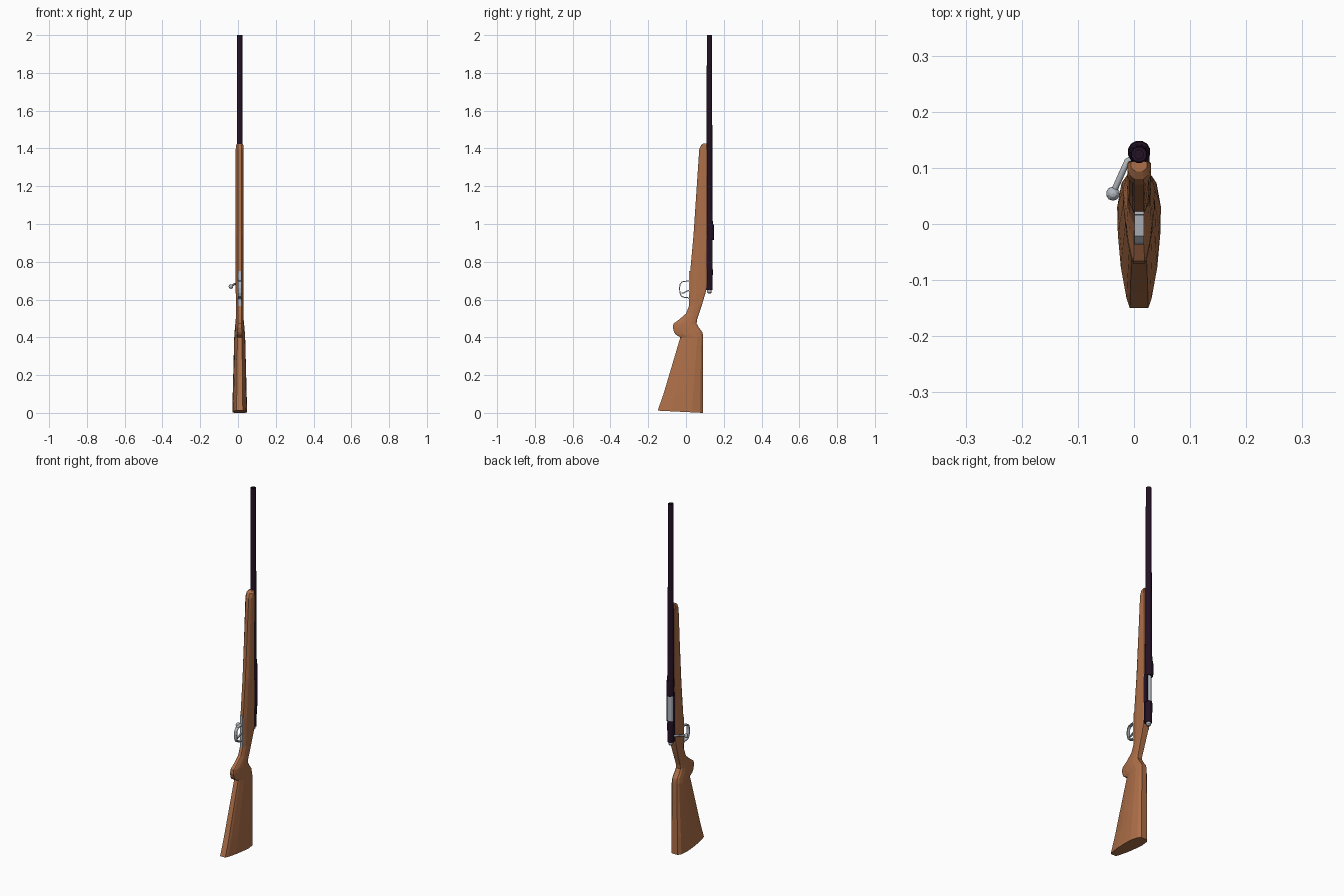
import bpy, bmesh, math
from mathutils import Vector

if "Cube" in bpy.data.objects:
    bpy.data.objects.remove(bpy.data.objects["Cube"])

CX = 0.009          # centre line of the rifle
BY = 0.124          # barrel axis


def material(name, rgb):
    m = bpy.data.materials.new(name)
    m.diffuse_color = (*rgb, 1)
    m.use_nodes = True
    m.node_tree.nodes["Principled BSDF"].inputs["Base Color"].default_value = m.diffuse_color
    return m


WOOD = material("walnut wood", (0.42, 0.16, 0.065))
DARK = material("dark blued steel", (0.018, 0.006, 0.018))
STEEL = material("bright steel", (0.45, 0.48, 0.52))


def loft(name, rings, mat, closed=False):
    """Skin a list of equal-length point rings."""
    bm = bmesh.new()
    vs = [[bm.verts.new(p) for p in r] for r in rings]
    n = len(vs[0])
    for a, b in zip(vs, vs[1:]):
        for i in range(n):
            j = (i + 1) % n
            bm.faces.new((a[i], a[j], b[j], b[i]))
    bm.faces.new(vs[0][::-1])
    bm.faces.new(vs[-1])
    bmesh.ops.recalc_face_normals(bm, faces=bm.faces)
    me = bpy.data.meshes.new(name)
    bm.to_mesh(me)
    bm.free()
    me.materials.append(mat)
    ob = bpy.data.objects.new(name, me)
    bpy.context.collection.objects.link(ob)
    return ob


def lathe(name, profile, mat, y=BY, sides=12):
    """Turned part along z from (z, radius) pairs."""
    rings = [[(CX + r * math.cos(2 * math.pi * (k + .5) / sides),
               y + r * math.sin(2 * math.pi * (k + .5) / sides), z)
              for k in range(sides)] for z, r in profile]
    return loft(name, rings, mat)


def strap(name, path, half_w, thick, mat):
    """Flat strip following a (y, z) path, wide in x."""
    rings = []
    for i, p in enumerate(path):
        a, b = path[max(i - 1, 0)], path[min(i + 1, len(path) - 1)]
        d = Vector((b[0] - a[0], b[1] - a[1])).normalized() * thick / 2
        n = (-d.y, d.x)
        rings.append([(CX + sx * half_w, p[0] + s * n[0], p[1] + s * n[1])
                      for sx, s in ((-1, -1), (1, -1), (1, 1), (-1, 1))])
    return loft(name, rings, mat)


def box(name, x, y, z, mat):
    return loft(name, [[(x[0], y[0], h), (x[1], y[0], h), (x[1], y[1], h), (x[0], y[1], h)]
                       for h in z], mat)


# Stock: height, front y, back y, half width
sections = [
    (0.0, -0.150, 0.090, 0.039), (0.10, -0.119, 0.090, 0.037),
    (0.40, -0.030, 0.090, 0.029), (0.415, -0.055, 0.089, 0.028),
    (0.428, -0.063, 0.086, 0.027), (0.452, -0.070, 0.068, 0.025),
    (0.473, -0.066, 0.056, 0.023), (0.495, -0.035, 0.059, 0.021),
    (0.526, 0.000, 0.069, 0.020), (0.574, 0.019, 0.085, 0.020),
    (0.637, 0.020, 0.104, 0.021), (0.68, 0.020, 0.110, 0.021),
    (0.733, 0.021, 0.110, 0.021), (0.945, 0.040, 0.110, 0.021),
    (1.395, 0.070, 0.111, 0.021), (1.418, 0.080, 0.111, 0.019),
    (1.427, 0.094, 0.111, 0.014)]
BUTT = [(0, .42), (.07, .57), (.3, .83), (.55, .97), (.75, 1), (.93, .8), (1, .5)]
FORE = [(0, .42), (.08, .6), (.22, .85), (.4, 1), (.7, 1), (.93, 1), (1, .88)]
rings = []
for z, yf, yb, w in sections:
    k = min(max((z - .42) / .2, 0), 1)
    half = [(b[0] + (f[0] - b[0]) * k, b[1] + (f[1] - b[1]) * k) for b, f in zip(BUTT, FORE)]
    ring = []
    for s, pts in ((1, half), (-1, half[::-1])):
        for t, f in pts:
            h = .012 * (1 - t) if z == 0 else z
            ring.append((CX + s * f * w, yf + (yb - yf) * t, h))
    rings.append(ring)
loft("stock", rings, WOOD)

# Barrel with a small muzzle bore
lathe("barrel", [(0.96, .0185), (1.0, .0185), (1.13, .0165), (1.8, .0148), (2.0, .014),
                 (2.0, .008), (1.96, .008)], DARK)

# Receiver: front ring, rear bridge and the wall beside the open port
lathe("receiver_ring", [(0.915, .0195), (0.925, .0205), (0.985, .0205), (1.0, .0185)], DARK, y=.1285)
lathe("receiver_bridge", [(0.65, .0165), (0.655, .0175), (0.755, .0185), (0.77, .0175)], DARK)
box("receiver_wall", (CX + .0125, CX + .019), (.100, .134), (.765, .92), DARK)
box("receiver_floor", (CX - .017, CX + .017), (.100, .112), (.65, .93), DARK)

# Bolt with tail, handle and knob
lathe("bolt", [(0.632, .008), (0.638, .0125), (0.665, .0125), (0.67, .0155), (0.93, .0155)], STEEL)
curve = bpy.data.curves.new("bolt_handle", "CURVE")
curve.dimensions = "3D"
curve.bevel_depth = .0055
curve.bevel_resolution = 1
curve.use_fill_caps = True
sp = curve.splines.new("POLY")
path = [(CX, BY, .682), (-.012, .112, .684), (-.020, .094, .681), (-.037, .056, .670)]
sp.points.add(len(path) - 1)
for p, c in zip(sp.points, path):
    p.co = (*c, 1)
curve.materials.append(STEEL)
bpy.context.collection.objects.link(bpy.data.objects.new("bolt_handle", curve))
bpy.ops.mesh.primitive_uv_sphere_add(segments=10, ring_count=6, radius=.0125, location=(-.0375, .054, .669))
knob = bpy.context.object
knob.name = "bolt_knob"
knob.data.materials.append(STEEL)

# Trigger guard, floor plate and trigger
strap("trigger_guard", [(.022, .700), (.000, .697), (-.020, .694), (-.031, .682), (-.034, .660),
                        (-.032, .635), (-.024, .617), (-.008, .611), (.010, .610), (.022, .600)],
      .0085, .005, STEEL)
strap("floor_plate", [(.019, .56), (.018, .60), (.018, .70), (.020, .75)], .0085, .006, STEEL)
strap("trigger", [(.022, .650), (.005, .645), (-.010, .636), (-.024, .634)], .004, .006, STEEL)
